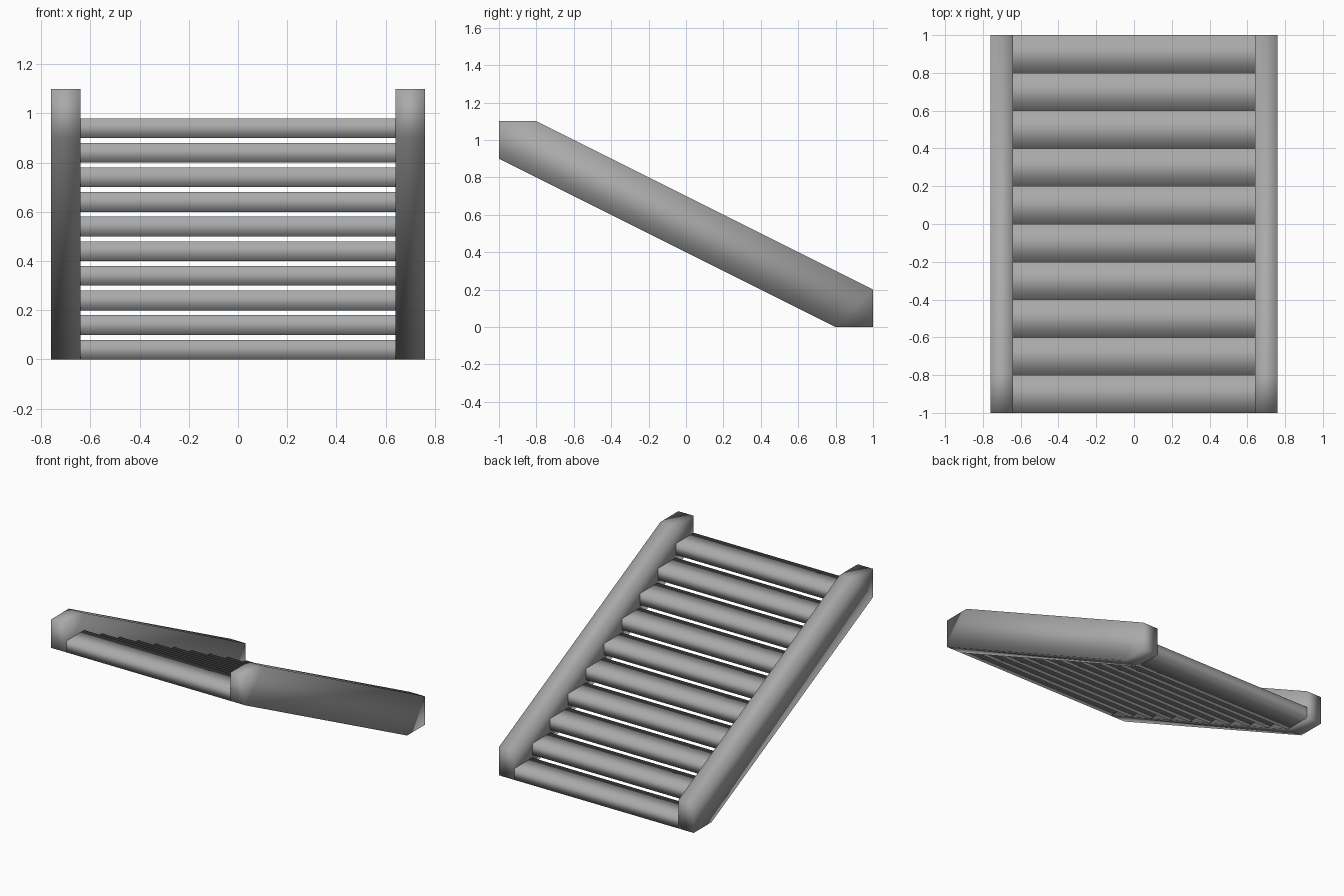
import bpy
import bmesh

cube = bpy.data.objects.get("Cube")
if cube:
    bpy.data.objects.remove(cube, do_unlink=True)

# Single grey finish
grey = bpy.data.materials.new("mid_grey")
grey.use_nodes = True
colour = (0.4, 0.4, 0.4, 1)
grey.diffuse_color = colour
grey.node_tree.nodes["Principled BSDF"].inputs["Base Color"].default_value = colour

STEPS = 10
RUN, RISE, THICK = 0.2, 0.1, 0.08
INNER, OUTER = 0.64, 0.76


def extrude_profile(name, profile, x0, x1, caps=()):
    """Sweep a (y, z) outline from x0 to x1, with optional cap faces."""
    bm = bmesh.new()
    a = [bm.verts.new((x0, y, z)) for y, z in profile]
    b = [bm.verts.new((x1, y, z)) for y, z in profile]
    n = len(profile)
    for i in range(n):
        j = (i + 1) % n
        bm.faces.new((a[i], a[j], b[j], b[i]))
    for cap in caps:
        bm.faces.new([a[i] for i in reversed(cap)])
        bm.faces.new([b[i] for i in cap])
    # The outline runs clockwise seen from +x, so turn every face outwards
    bmesh.ops.reverse_faces(bm, faces=bm.faces[:])
    for face in bm.faces:
        face.smooth = True
    mesh = bpy.data.meshes.new(name)
    bm.to_mesh(mesh)
    bm.free()
    mesh.materials.append(grey)
    obj = bpy.data.objects.new(name, mesh)
    bpy.context.collection.objects.link(obj)
    return obj


# Sloping side rails with clipped ends
rail = [(-1, 0.9), (-1, 1.1), (-0.8, 1.1), (1, 0.2), (1, 0), (0.8, 0)]
rail_caps = [(0, 1, 2), (0, 2, 3, 5), (3, 4, 5)]
extrude_profile("left_rail", rail, INNER, OUTER, rail_caps)
extrude_profile("right_rail", rail, -OUTER, -INNER, rail_caps)

# Treads, open where they butt against the rails
for i in range(STEPS):
    y = -1 + i * RUN
    z = (STEPS - 1 - i) * RISE
    tread = [(y, z), (y, z + THICK), (y + RUN, z + THICK), (y + RUN, z)]
    extrude_profile(f"tread_{i + 1}", tread, -INNER, INNER)
